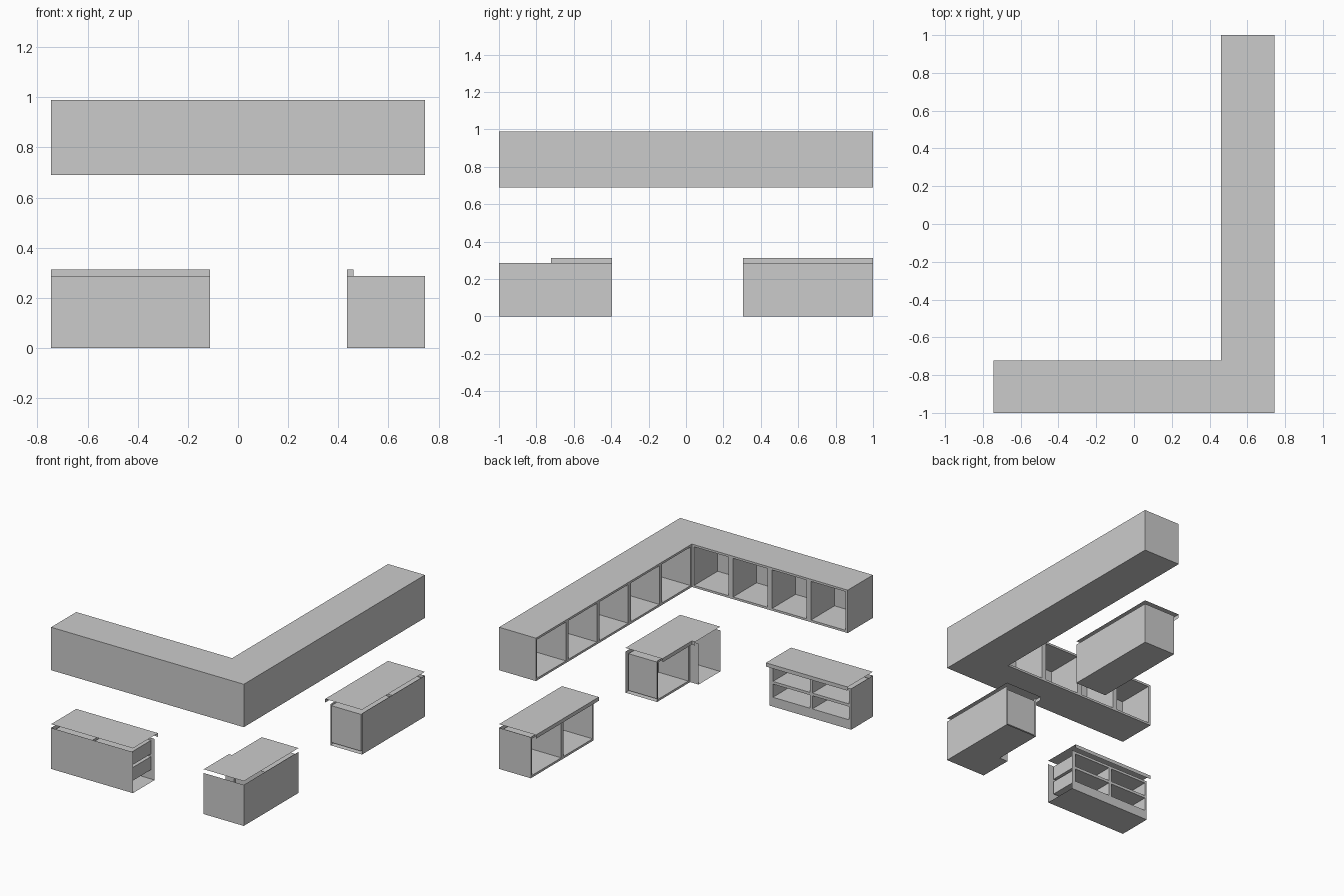
import bpy, bmesh

if "Cube" in bpy.data.objects:
    bpy.data.objects.remove(bpy.data.objects["Cube"])

XF, YF = 0.46, -0.722      # front planes of wall cabinets and counters
XB, YB = 0.50, -0.76       # front planes of base cabinets
X, Y = 0.745, -1.0         # wall planes
H, T = 0.287, 0.313        # base height, counter height


def quad(bm, *pts):
    bm.faces.new([bm.verts.new(p) for p in pts])


def finish(bm, name):
    bmesh.ops.remove_doubles(bm, verts=bm.verts, dist=1e-4)
    bmesh.ops.recalc_face_normals(bm, faces=bm.faces)
    me = bpy.data.meshes.new(name)
    bm.to_mesh(me)
    bm.free()
    bpy.context.collection.objects.link(bpy.data.objects.new(name, me))


def front(bm, at, u0, u1, z0, z1, cols, rows, depth):
    """Front frame with recessed five-sided compartments."""
    def cell(n, spans):
        return any(a < n < b for a, b in spans)
    us = sorted({u0, u1, *[v for s in cols for v in s]})
    zs = sorted({z0, z1, *[v for s in rows for v in s]})
    for a, b in zip(us, us[1:]):
        for c, d in zip(zs, zs[1:]):
            r = [(a, c), (b, c), (b, d), (a, d)]
            if not (cell((a + b) / 2, cols) and cell((c + d) / 2, rows)):
                quad(bm, *[at(u, 0, z) for u, z in r])
                continue
            quad(bm, *[at(u, depth, z) for u, z in r])
            for p, q in zip(r, r[1:] + r[:1]):
                quad(bm, at(p[0], 0, p[1]), at(q[0], 0, q[1]),
                     at(q[0], depth, q[1]), at(p[0], depth, p[1]))


def facing_y(yf):
    return lambda u, d, z: (u, yf - d, z)


def facing_x(xf):
    return lambda u, d, z: (xf + d, u, z)


def split(u0, u1, n, gap):
    w = (u1 - u0) / n
    return [(u0 + i * w + gap, u0 + (i + 1) * w - gap) for i in range(n)]


def flat(bm, outline, z):
    bm.faces.new([bm.verts.new((x, y, z)) for x, y in outline])


def walls(bm, path, z0, z1):
    for (a, b), (c, d) in zip(path, path[1:]):
        quad(bm, (a, b, z0), (c, d, z0), (c, d, z1), (a, b, z1))


def counter(name, outline, lip):
    bm = bmesh.new()
    flat(bm, outline, T)
    walls(bm, lip, H, T)
    finish(bm, name)


# L-shaped wall cabinets
bm = bmesh.new()
Z0, Z1 = 0.69, 0.99
L = [(-X, YF), (-X, Y), (X, Y), (X, 1), (XF, 1), (XF, YF)]
flat(bm, L, Z0)
flat(bm, L, Z1)
walls(bm, L[:5], Z0, Z1)
row = [(Z0 + 0.015, Z1 - 0.015)]
front(bm, facing_y(YF), -X, XF, Z0, Z1, split(-X, XF, 4, 0.017), row, 0.26)
front(bm, facing_x(XF), YF, 1, Z0, Z1, split(YF, 1, 5, 0.014), row, 0.265)
finish(bm, "wall_cabinets")

# left base cabinet: four shelves, inner end open
E = -0.112
bm = bmesh.new()
flat(bm, [(-X, YB), (-X, Y), (E, Y), (E, YB)], 0)
walls(bm, [(-X, YB), (-X, Y), (E, Y)], 0, H)
front(bm, facing_y(YB), -X, E, 0, H, [(-0.73, -0.445), (-0.425, -0.14)],
      [(0.065, 0.157), (0.176, 0.27)], 0.22)
finish(bm, "left_base_cabinet")
counter("left_counter", [(-X, YF), (-X, Y), (E, Y), (E, YF)],
        [(-X, YF), (E, YF)])

# corner base cabinet: L plan, both ends open
C, R = 0.435, -0.395
bm = bmesh.new()
flat(bm, [(C, Y), (X, Y), (X, R), (XB, R), (XB, YB), (C, YB)], 0)
walls(bm, [(C, Y), (X, Y), (X, R)], 0, H)
walls(bm, [(XB, YB), (C, YB)], 0, H)
front(bm, facing_x(XB), YB, R, 0, H, [(YB + 0.02, R - 0.012)],
      [(0.015, H - 0.015)], 0.23)
finish(bm, "corner_base_cabinet")
counter("corner_counter",
        [(C, Y), (X, Y), (X, R), (XF, R), (XF, YF), (C, YF)],
        [(XF, R), (XF, YF), (C, YF)])

# right base cabinet: two compartments, near end open
S = 0.305
bm = bmesh.new()
flat(bm, [(XB, S), (X, S), (X, 1), (XB, 1)], 0)
walls(bm, [(X, S), (X, 1), (XB, 1)], 0, H)
front(bm, facing_x(XB), S, 1, 0, H, split(S, 1, 2, 0.012),
      [(0.015, H - 0.015)], 0.23)
finish(bm, "right_base_cabinet")
counter("right_counter", [(XF, S), (X, S), (X, 1), (XF, 1)],
        [(XF, S), (XF, 1)])
